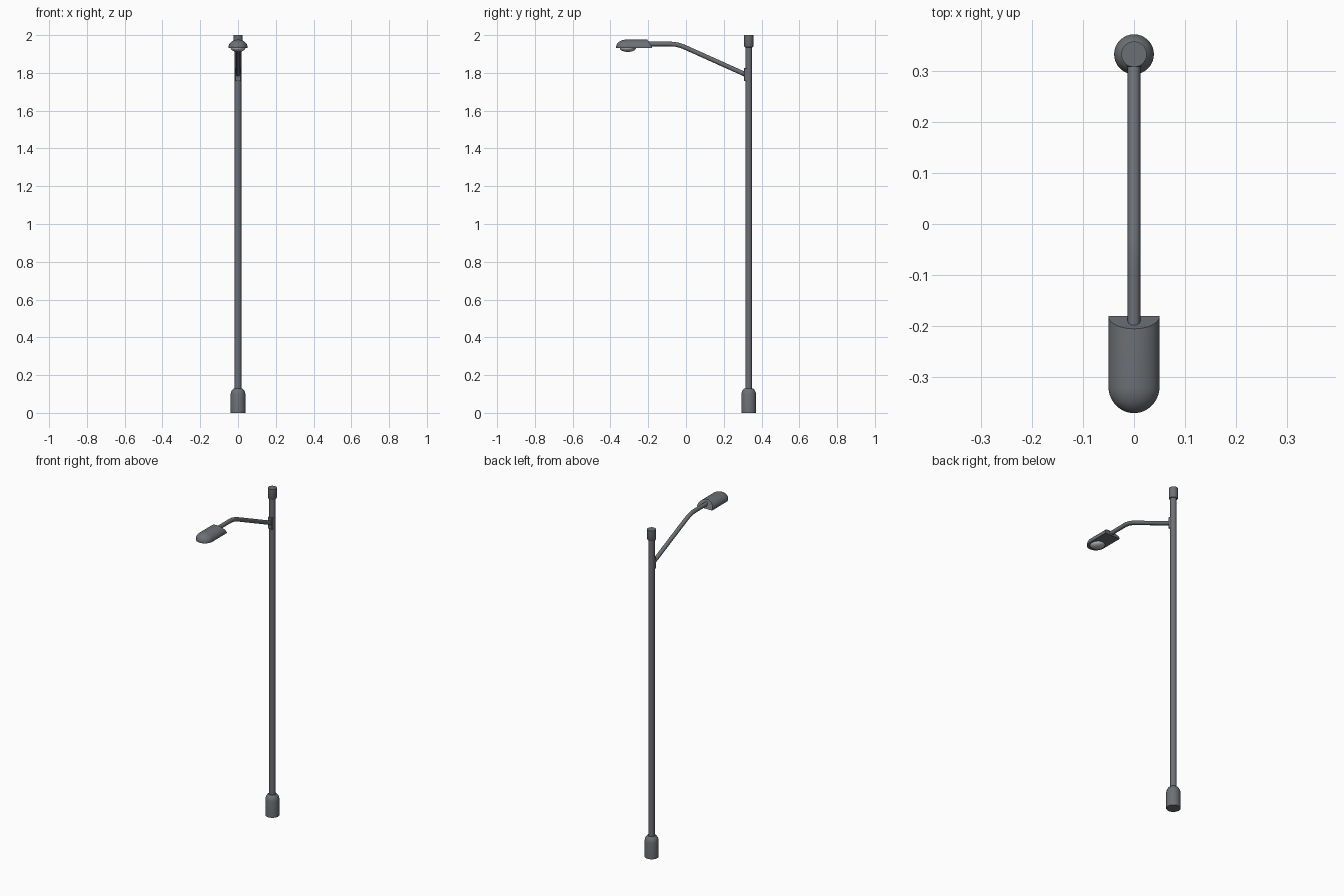
import bpy, bmesh, math

if "Cube" in bpy.data.objects:
    bpy.data.objects.remove(bpy.data.objects["Cube"])

POLE_Y = 0.332


def material(name, rgb):
    m = bpy.data.materials.new(name)
    m.diffuse_color = (*rgb, 1)
    m.use_nodes = True
    m.node_tree.nodes["Principled BSDF"].inputs["Base Color"].default_value = m.diffuse_color
    return m


metal = material("dark grey metal", (0.15, 0.16, 0.175))
glass = material("light grey lens", (0.5, 0.5, 0.5))


def finish(bm, name, mat, angle=35):
    bmesh.ops.remove_doubles(bm, verts=bm.verts, dist=1e-5)
    bmesh.ops.recalc_face_normals(bm, faces=bm.faces)
    me = bpy.data.meshes.new(name)
    bm.to_mesh(me)
    bm.free()
    ob = bpy.data.objects.new(name, me)
    bpy.context.collection.objects.link(ob)
    me.materials.append(mat)
    smooth(ob, angle)
    return ob


def smooth(ob, angle=35):
    bpy.ops.object.select_all(action='DESELECT')
    bpy.context.view_layer.objects.active = ob
    ob.select_set(True)
    bpy.ops.object.shade_smooth_by_angle(angle=math.radians(angle))


def skin(bm, rings):
    # joins equal closed rings into a tube with end caps
    vs = [[bm.verts.new(p) for p in r] for r in rings]
    n = len(vs[0])
    for a, b in zip(vs, vs[1:]):
        for i in range(n):
            j = (i + 1) % n
            bm.faces.new((a[i], a[j], b[j], b[i]))
    bm.faces.new(vs[0])
    bm.faces.new(vs[-1])


def lathe(name, profile, mat, y=POLE_Y, sides=32, sy=1):
    bm = bmesh.new()
    skin(bm, [[(r * math.cos(2 * math.pi * i / sides),
                y + sy * r * math.sin(2 * math.pi * i / sides), z)
               for i in range(sides)] for r, z in profile])
    return finish(bm, name, mat)


# upright parts
lathe("base", [(0.039, 0), (0.039, 0.1), (0.036, 0.112), (0.03, 0.123), (0.022, 0.13), (0.015, 0.13)], metal)
lathe("pole", [(0.0175, 0.1), (0.0175, 1.96)], metal)
lathe("pole_cap", [(0.016, 1.935), (0.022, 1.936), (0.025, 1.941), (0.025, 2.0)], metal)

# bracket plate where the arm meets the pole
bm = bmesh.new()
bmesh.ops.create_cube(bm, size=1)
for v in bm.verts:
    v.co = (v.co.x * 0.03, 0.318 + v.co.y * 0.022, 1.791 + v.co.z * 0.07)
bmesh.ops.bevel(bm, geom=bm.edges[:], offset=0.002, segments=1, affect='EDGES')
finish(bm, "arm_bracket", metal)

# bent arm
cu = bpy.data.curves.new("arm", 'CURVE')
cu.dimensions = '3D'
cu.bevel_depth = 0.0123
cu.bevel_resolution = 4
cu.resolution_u = 10
cu.use_fill_caps = True
sp = cu.splines.new('BEZIER')
path = [(0.325, 1.787), (0.02, 1.924), (-0.09, 1.953), (-0.22, 1.953)]
sp.bezier_points.add(len(path) - 1)
for bp, (y, z) in zip(sp.bezier_points, path):
    bp.handle_left_type = bp.handle_right_type = 'VECTOR'
    bp.co = (0, y, z)
for k, (dy, dz) in ((1, (-0.045, 0.0202)), (2, (0.045, 0))):
    bp = sp.bezier_points[k]
    bp.handle_left_type = bp.handle_right_type = 'FREE'
    out = (0, path[k][0] + dy, path[k][1] + dz)
    back = (0, path[k][0] - dy, path[k][1] - dz)
    bp.handle_right, bp.handle_left = (out, back) if k == 1 else (back, out)
arm = bpy.data.objects.new("arm", cu)
bpy.context.collection.objects.link(arm)
cu.materials.append(metal)
bpy.ops.object.select_all(action='DESELECT')
bpy.context.view_layer.objects.active = arm
arm.select_set(True)
bpy.ops.object.convert(target='MESH')
smooth(bpy.context.view_layer.objects.active)

# lamp head: arched housing, slanted back, rounded front
W, H, Z0, RIM = 0.05, 0.039, 1.931, 0.006


def station(y, s, slant=0.0):
    pts = [(W * s, y, Z0)]
    for i in range(25):
        a = math.pi * i / 24
        h = H * s * math.sin(a)
        pts.append((W * s * math.cos(a), y - slant * h / H, Z0 + RIM + h))
    return pts + [(-W * s, y, Z0)]


rings = [station(-0.18, 1, 0.025), station(-0.318, 1)]
for k in range(1, 11):
    p = math.pi / 2 * k / 10.2
    rings.append(station(-0.318 - 0.052 * math.sin(p), math.cos(p)))
bm = bmesh.new()
skin(bm, rings)
finish(bm, "lamp_head", metal)

# lens bulging under the head
lens = [(0.039 * math.cos(a), Z0 + 0.001 - 0.021 * math.sin(a))
        for a in (math.pi / 2 * k / 8.1 for k in range(9))]
lathe("lens", lens, glass, y=-0.308, sy=1.1)
